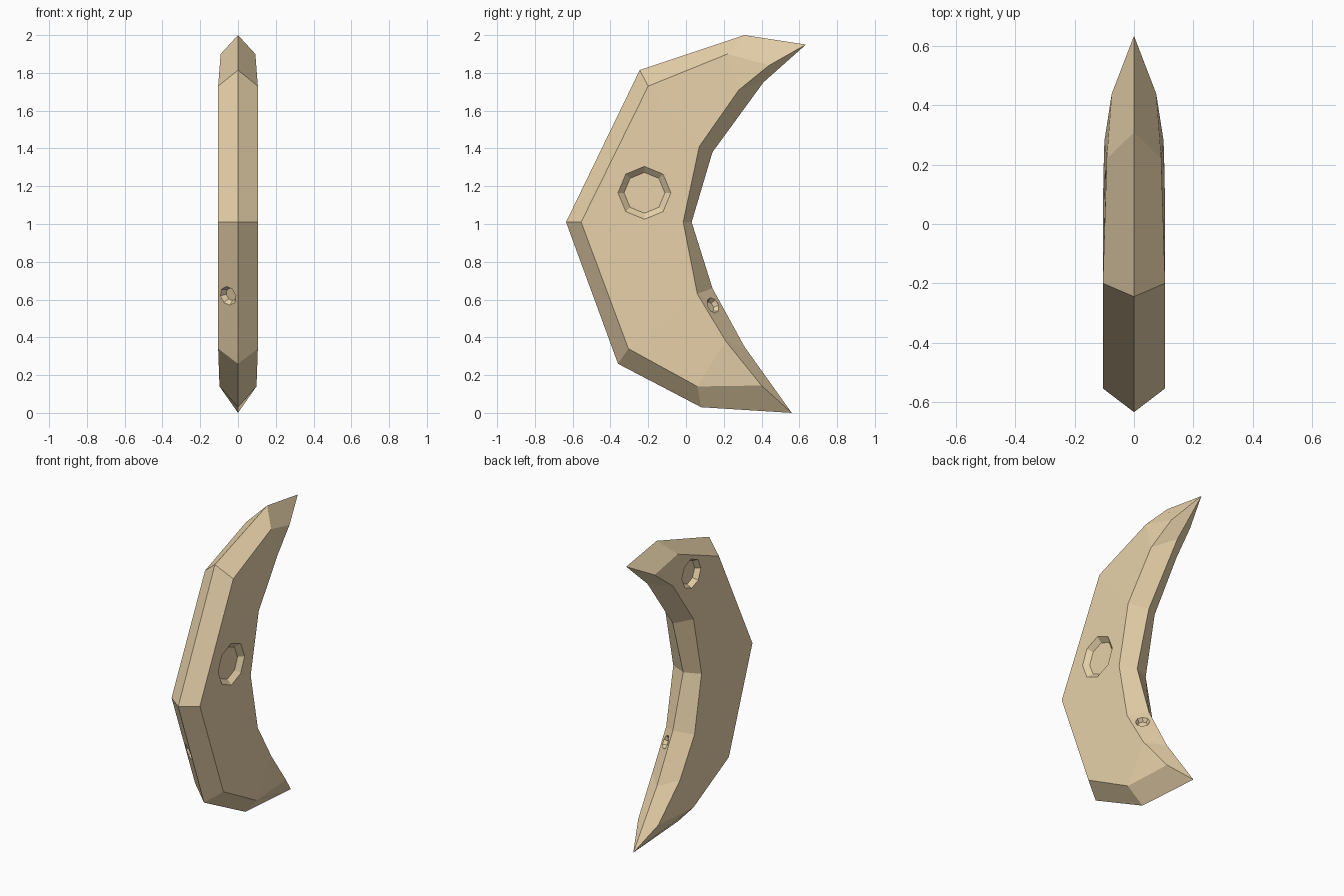
import bpy, bmesh
from mathutils import Vector

if "Cube" in bpy.data.objects:
    bpy.data.objects.remove(bpy.data.objects["Cube"])

# Profile points (half thickness, y, z), listed from the top end to the bottom end
OUT_RIDGE = [(0, .31, 2), (0, -.245, 1.815), (0, -.635, 1.01), (0, -.36, .26), (0, .08, .03)]
OUT_SIDE = [(.092, .22, 1.9), (.105, -.2, 1.73), (.105, -.555, 1.01), (.105, -.305, .34), (.098, .06, .14)]
IN_SIDE = [(.075, .44, 1.84), (.1, .28, 1.71), (.105, .07, 1.41), (.105, -.015, 1.01),
           (.105, .06, .63), (.102, .21, .38), (.075, .40, .145)]
IN_RIDGE = [(0, .635, 1.95), (0, .41, 1.75), (0, .14, 1.38), (0, .03, 1.01),
            (0, .14, .66), (0, .31, .35), (0, .56, 0)]

mat = bpy.data.materials.new("horn_tan")
mat.diffuse_color = (.80, .64, .40, 1)
mat.use_nodes = True
mat.node_tree.nodes["Principled BSDF"].inputs["Base Color"].default_value = mat.diffuse_color


def add_object(name, bm):
    mesh = bpy.data.meshes.new(name)
    bm.to_mesh(mesh)
    bm.free()
    mesh.materials.append(mat)
    ob = bpy.data.objects.new(name, mesh)
    bpy.context.collection.objects.link(ob)
    return ob


# Crescent body: both halves share the ridge rows
bm = bmesh.new()
for s in (1, -1):
    O, P, Q, R = [[bm.verts.new((s * x, y, z)) for x, y, z in row]
                  for row in (OUT_RIDGE, OUT_SIDE, IN_SIDE, IN_RIDGE)]
    faces = [(O[i], O[i + 1], P[i + 1], P[i]) for i in range(4)]
    faces += [(Q[i], Q[i + 1], R[i + 1], R[i]) for i in range(6)]
    # wide side
    faces += [(P[i], P[i + 1], Q[i + 2], Q[i + 1]) for i in range(4)]
    # pointed ends
    faces += [(P[0], Q[1], Q[0]), (P[4], Q[6], Q[5]),
              (R[0], O[0], P[0], Q[0]), (R[6], Q[6], P[4], O[4])]
    for f in faces:
        bm.faces.new(f)
bmesh.ops.remove_doubles(bm, verts=bm.verts, dist=1e-4)
bmesh.ops.recalc_face_normals(bm, faces=bm.faces)
body = add_object("crescent_body", bm)


def surface_spot(side, a, b, c, d, t):
    """Middle of a bevel strip a-b (ridge) / c-d (side) at t along it, with its outward normal."""
    a, b, c, d = [Vector((side * p[0], p[1], p[2])) for p in (a, b, c, d)]
    spot = (a.lerp(b, t) + c.lerp(d, t)) / 2
    n = (b - a + d - c).cross(c.lerp(d, t) - a.lerp(b, t)).normalized()
    return spot, n if n.x * side > 0 else -n


def dent(name, spot, normal, r_outer, r_inner, depth):
    """Eight-sided tapered recess cut into the body."""
    lift = .02
    flare = r_outer + (r_outer - r_inner) * lift / depth
    bm = bmesh.new()
    bmesh.ops.create_cone(bm, cap_ends=True, segments=8, radius1=r_inner,
                          radius2=flare, depth=depth + lift)
    ob = add_object(name, bm)
    n = Vector(normal)
    ob.rotation_euler = n.to_track_quat('Z', 'Y').to_euler()
    ob.location = Vector(spot) + n * (lift - depth) / 2
    ob.hide_render = True
    ob.display_type = 'WIRE'
    ob.hide_set(True)
    mod = body.modifiers.new(name, 'BOOLEAN')
    mod.operation = 'DIFFERENCE'
    mod.solver = 'EXACT'
    mod.object = ob


# Pits: two on the wide sides, two on the bevels
dent("right_side_pit_cutter", (.105, -.22, 1.165), (1, 0, 0), .14, .108, .03)
dent("left_side_pit_cutter", (-.103, .085, 1.72), (-1, 0, 0), .10, .08, .035)
spot, n = surface_spot(1, IN_RIDGE[4], IN_RIDGE[5], IN_SIDE[4], IN_SIDE[5], .27)
dent("inner_bevel_pit_cutter", spot, n, .045, .03, .025)
spot, n = surface_spot(-1, OUT_RIDGE[2], OUT_RIDGE[3], OUT_SIDE[2], OUT_SIDE[3], .55)
dent("outer_bevel_pit_cutter", spot, n, .052, .035, .03)
